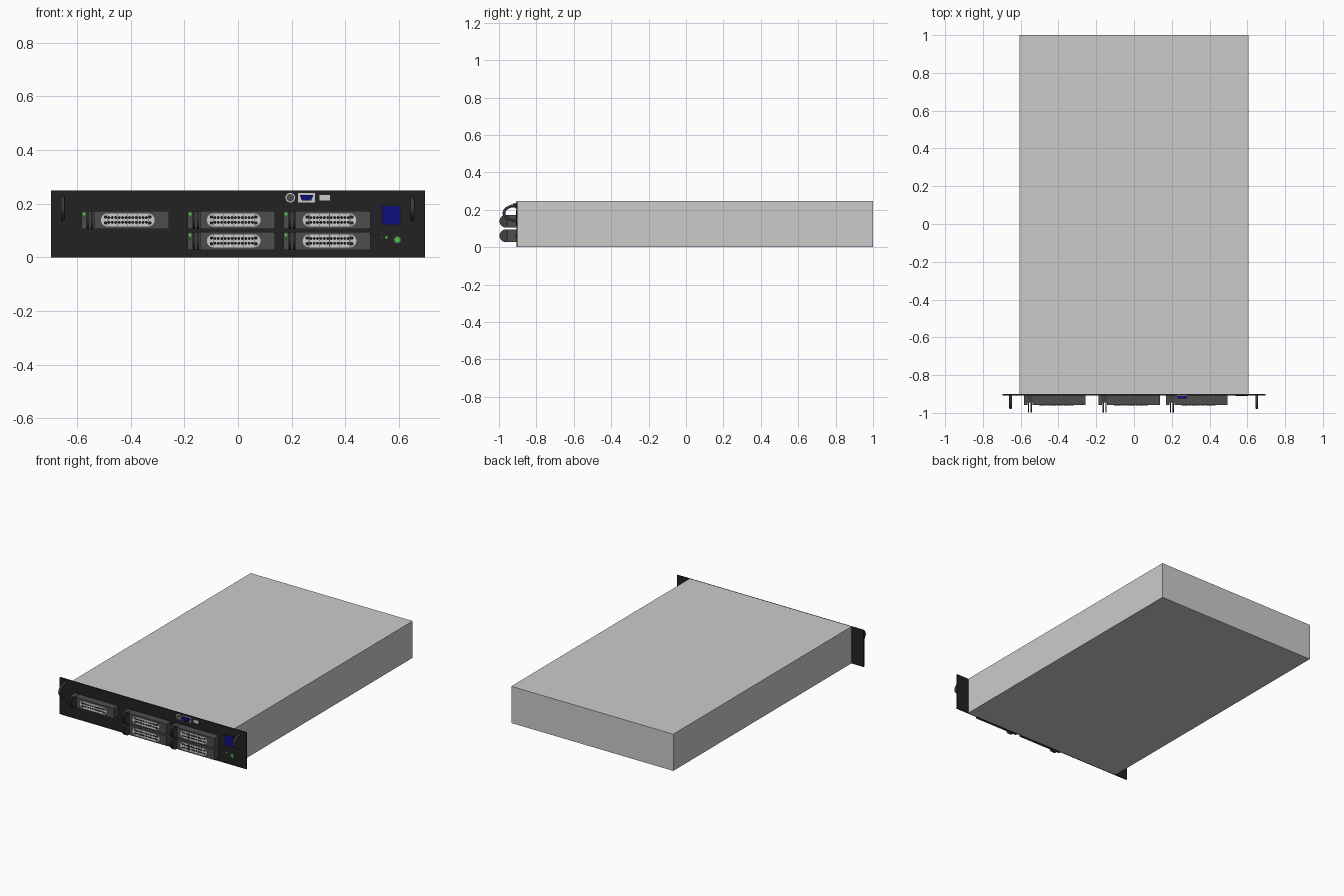
import bpy, bmesh, math
from mathutils import Vector

if "Cube" in bpy.data.objects:
    bpy.data.objects.remove(bpy.data.objects["Cube"])


def material(name, rgb):
    m = bpy.data.materials.new(name)
    m.diffuse_color = (*rgb, 1)
    m.use_nodes = True
    m.node_tree.nodes["Principled BSDF"].inputs["Base Color"].default_value = m.diffuse_color
    return m


BLACK = material("black_paint", (0.016, 0.016, 0.016))
DARK = material("dark_plastic", (0.075, 0.075, 0.075))
LEVER = material("lever_plastic", (0.05, 0.05, 0.05))
HOLE = material("hole_black", (0.01, 0.01, 0.01))
BLUE = material("blue", (0.005, 0.005, 0.2))
GREEN = material("green_light", (0.06, 0.6, 0.06))
DIM = material("dim_green", (0.01, 0.1, 0.01))
FRONT = -0.907  # outer face of the front panel


def finish(name, bm, mat=None, smooth=False):
    bmesh.ops.recalc_face_normals(bm, faces=bm.faces)
    me = bpy.data.meshes.new(name)
    bm.to_mesh(me)
    bm.free()
    ob = bpy.data.objects.new(name, me)
    bpy.context.collection.objects.link(ob)
    if mat:
        me.materials.append(mat)
    if smooth:
        bpy.ops.object.select_all(action='DESELECT')
        ob.select_set(True)
        bpy.context.view_layer.objects.active = ob
        bpy.ops.object.shade_smooth_by_angle()
    return ob


def add_prism(bm, pts, axis, a, b):
    """Extrude a 2D outline: axis 'y' takes (x, z) points, axis 'x' takes (y, z)."""
    def at(p, t):
        return Vector((p[0], t, p[1])) if axis == 'y' else Vector((t, p[0], p[1]))
    lo = [bm.verts.new(at(p, a)) for p in pts]
    hi = [bm.verts.new(at(p, b)) for p in pts]
    bm.faces.new(lo)
    bm.faces.new(hi[::-1])
    n = len(pts)
    for i in range(n):
        j = (i + 1) % n
        bm.faces.new((lo[i], lo[j], hi[j], hi[i]))


def prisms(name, outlines, a, b, mat=None, axis='y', smooth=False):
    bm = bmesh.new()
    for pts in outlines:
        add_prism(bm, pts, axis, a, b)
    return finish(name, bm, mat, smooth)


def rect(x0, x1, z0, z1):
    return [(x0, z0), (x1, z0), (x1, z1), (x0, z1)]


def arc(cx, cz, r, a0, a1, n):
    return [(cx + r * math.cos(math.radians(a0 + (a1 - a0) * i / n)),
             cz + r * math.sin(math.radians(a0 + (a1 - a0) * i / n))) for i in range(n + 1)]


def circle(cx, cz, r, n=16):
    return arc(cx, cz, r, 0, 360, n)[:-1]


# chassis and rack-mount front panel
prisms("chassis", [rect(-0.605, 0.605, 0, 0.248)], -0.9, 1.0)
prisms("front_panel", [rect(-0.697, 0.697, 0, 0.248)], FRONT, -0.9, BLACK)


def drive(tag, x, z):
    """Drive carrier whose lower left corner is (x, z)."""
    w, h, face = 0.325, 0.068, -0.957
    mid = z + h / 2
    prisms(f"drive_{tag}_body", [rect(x + 0.046, x + w, z, z + h)], face, FRONT + 0.001, DARK)
    prisms(f"drive_{tag}_light_strip", [rect(x, x + 0.019, z, z + h)], face, FRONT + 0.001, DARK)
    prisms(f"drive_{tag}_recess", [rect(x + 0.019, x + 0.046, z, z + h)],
           face + 0.012, FRONT + 0.001, LEVER)
    # pair of round-nosed lever plates
    nose = arc(-0.963, mid, h / 2, 90, 270, 14)
    outline = nose + [(FRONT, z), (FRONT, z + h)]
    for k, dx in enumerate((0.021, 0.036)):
        prisms(f"drive_{tag}_lever_{k + 1}", [outline], x + dx, x + dx + 0.007,
               LEVER, 'x', True)
    # bright grille plate with rounded ends
    r, x0, x1 = 0.024, x + 0.072, x + 0.272
    stadium = arc(x1 - r, mid, r, -90, 90, 12) + arc(x0 + r, mid, r, 90, 270, 12)
    prisms(f"drive_{tag}_grille", [stadium], face - 0.002, face + 0.001, None, 'y', True)
    # vent holes: two at each end, four blocks of 2 x 3 between them
    holes = []
    for cx in (x0 + 0.017, x1 - 0.017):
        holes += [circle(cx, mid + s * 0.011, 0.0065, 10) for s in (-1, 1)]
    xm = (x0 + x1) / 2
    for b in (-1.5, -0.5, 0.5, 1.5):
        for i in (-1, 0, 1):
            for s in (-1, 1):
                holes.append(circle(xm + b * 0.039 * 0.98 + i * 0.0125, mid + s * 0.009,
                                    0.0056, 8))
    prisms(f"drive_{tag}_holes", holes, face - 0.0026, face, HOLE)
    slits = [rect(xm + b * 0.0382 - 0.001, xm + b * 0.0382 + 0.001, mid - 0.023, mid + 0.023)
             for b in (-2, -1, 0, 1, 2)]
    prisms(f"drive_{tag}_slits", slits, face - 0.0025, face, DARK)
    # status lights
    prisms(f"drive_{tag}_light", [circle(x + 0.0095, z + 0.056, 0.0055, 12)],
           face - 0.002, face, GREEN)
    prisms(f"drive_{tag}_dim_light", [circle(x + 0.0095, z + 0.041, 0.004, 12)],
           face - 0.002, face, DIM)


for tag, (x, z) in enumerate([(-0.583, 0.105), (-0.188, 0.105), (0.169, 0.105),
                              (-0.188, 0.027), (0.169, 0.027)], 1):
    drive(tag, x, z)

# curved pull handles at both ends of the panel
for side, x in (("left", -0.653), ("right", 0.65)):
    cu = bpy.data.curves.new(f"{side}_handle_path", 'CURVE')
    cu.dimensions = '3D'
    sp = cu.splines.new('POLY')
    path = [(FRONT + 0.066 * math.cos(t), 0.183 + 0.040 * math.sin(t))
            for t in (math.pi / 2 + math.pi * i / 16 for i in range(17))]
    sp.points.add(len(path) - 1)
    for p, (y, z) in zip(sp.points, path):
        p.co = (x, y, z, 1)
    cu.bevel_depth = 0.0075
    cu.bevel_resolution = 2
    cu.materials.append(LEVER)
    bpy.context.collection.objects.link(bpy.data.objects.new(f"{side}_handle", cu))

# display
prisms("display_frame", [rect(0.533, 0.609, 0.117, 0.196)], FRONT - 0.002, FRONT, HOLE)
prisms("display_screen", [rect(0.538, 0.604, 0.122, 0.191)], FRONT - 0.003, FRONT, BLUE)

# indicator lights and power button
prisms("dim_indicator", [circle(0.535, 0.074, 0.004)], FRONT - 0.002, FRONT, DIM)
prisms("green_indicator", [circle(0.553, 0.074, 0.005)], FRONT - 0.002, FRONT, GREEN)
prisms("power_ring", [circle(0.594, 0.065, 0.014, 24)], FRONT - 0.002, FRONT, DARK, 'y', True)
prisms("power_button", [circle(0.594, 0.065, 0.010, 24)], FRONT - 0.004, FRONT, GREEN, 'y', True)

# round lock
prisms("lock_ring", [circle(0.195, 0.222, 0.018, 24)], FRONT - 0.003, FRONT, None, 'y', True)
prisms("lock_face", [circle(0.195, 0.222, 0.014, 24)], FRONT - 0.004, FRONT, DARK, 'y', True)

# video connector with blue insert
prisms("video_plate", [rect(0.224, 0.287, 0.205, 0.239)], FRONT - 0.003, FRONT)
prisms("video_shell", [[(0.238, 0.212), (0.273, 0.212), (0.281, 0.233), (0.230, 0.233)]],
       FRONT - 0.017, FRONT, BLUE)

# small data port
prisms("data_port", [rect(0.304, 0.342, 0.212, 0.232)], FRONT - 0.003, FRONT)
